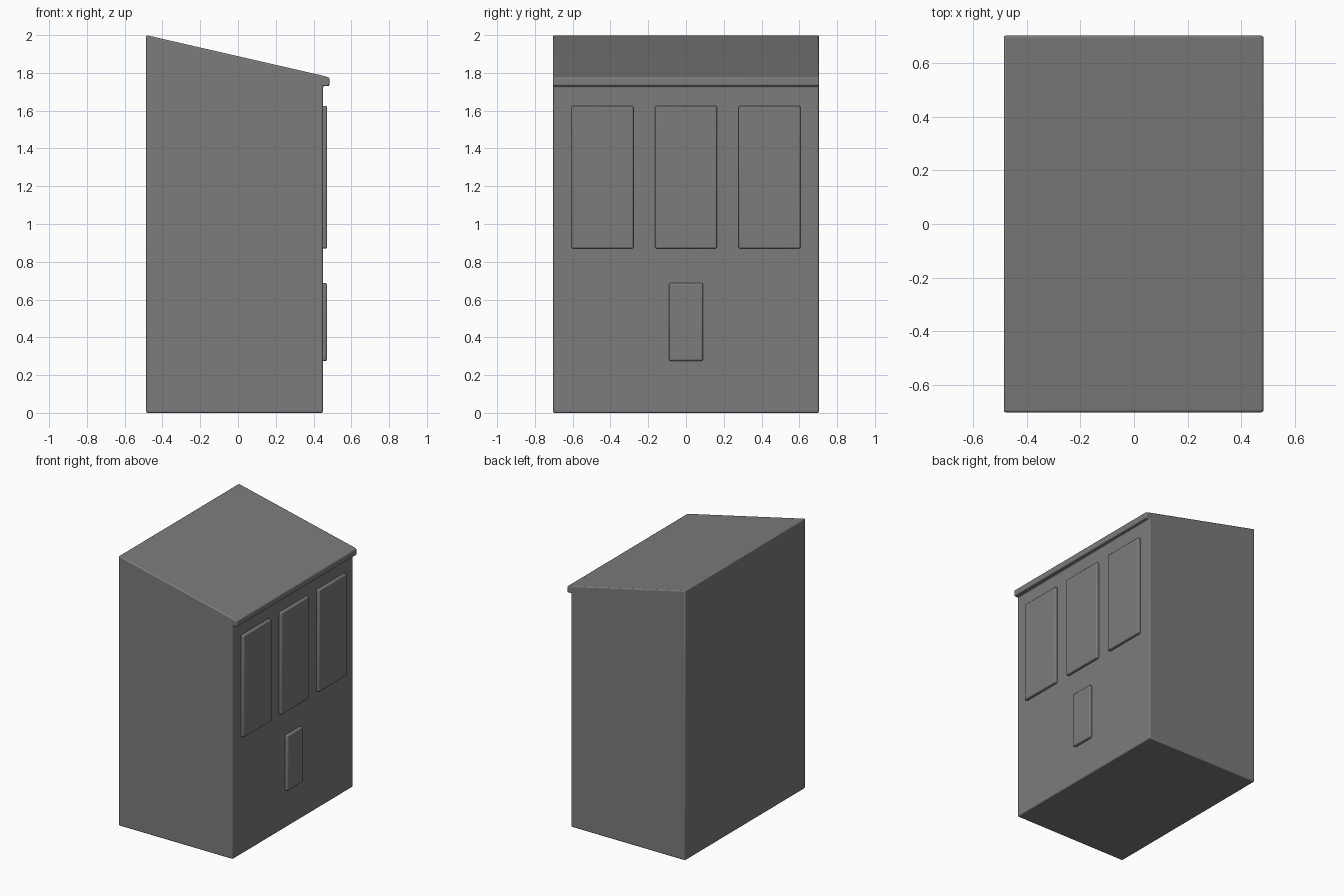
import bpy, bmesh
from mathutils import Vector

cube = bpy.data.objects.get("Cube")
if cube:
    bpy.data.objects.remove(cube, do_unlink=True)

grey = bpy.data.materials.new("plain grey")
grey.use_nodes = True
COLOUR = (0.2, 0.2, 0.2, 1)
grey.diffuse_color = COLOUR
grey.node_tree.nodes["Principled BSDF"].inputs["Base Color"].default_value = COLOUR


def extrude_profile(name, points, depth, bevel):
    """Solid from a closed outline of points, pushed along depth, with rounded edges."""
    bm = bmesh.new()
    face = bm.faces.new([bm.verts.new(p) for p in points])
    result = bmesh.ops.extrude_face_region(bm, geom=[face])
    moved = [g for g in result["geom"] if isinstance(g, bmesh.types.BMVert)]
    bmesh.ops.translate(bm, verts=moved, vec=Vector(depth))
    bmesh.ops.recalc_face_normals(bm, faces=bm.faces)
    mesh = bpy.data.meshes.new(name)
    bm.to_mesh(mesh)
    bm.free()
    mesh.materials.append(grey)
    obj = bpy.data.objects.new(name, mesh)
    bpy.context.collection.objects.link(obj)
    mod = obj.modifiers.new("soft edges", 'BEVEL')
    mod.width = bevel
    mod.segments = 3
    mod.limit_method = 'ANGLE'
    bpy.ops.object.select_all(action='DESELECT')
    obj.select_set(True)
    bpy.context.view_layer.objects.active = obj
    bpy.ops.object.shade_smooth_by_angle()
    return obj


HALF = 0.704
BACK, WALL, EAVE = -0.486, 0.45, 0.484

# Tall body with sloping roof and overhanging eave
outline = [(BACK, 0), (WALL, 0), (WALL, 1.73), (EAVE, 1.73),
           (EAVE, 1.775), (WALL, 1.785), (BACK, 2.0)]
extrude_profile("building_body", [(x, -HALF, z) for x, z in outline],
                (0, 2 * HALF, 0), 0.008)


def wall_panel(name, y, width, low, high):
    """Raised panel on the wall under the eave."""
    a, b = y - width / 2, y + width / 2
    x = WALL - 0.01
    extrude_profile(name, [(x, a, low), (x, b, low), (x, b, high), (x, a, high)],
                    (0.032, 0, 0), 0.009)


# Three tall panels and a small one below
for label, y in (("right", -0.442), ("middle", 0), ("left", 0.442)):
    wall_panel("tall_panel_" + label, y, 0.328, 0.87, 1.625)
wall_panel("small_panel", 0, 0.18, 0.275, 0.687)
